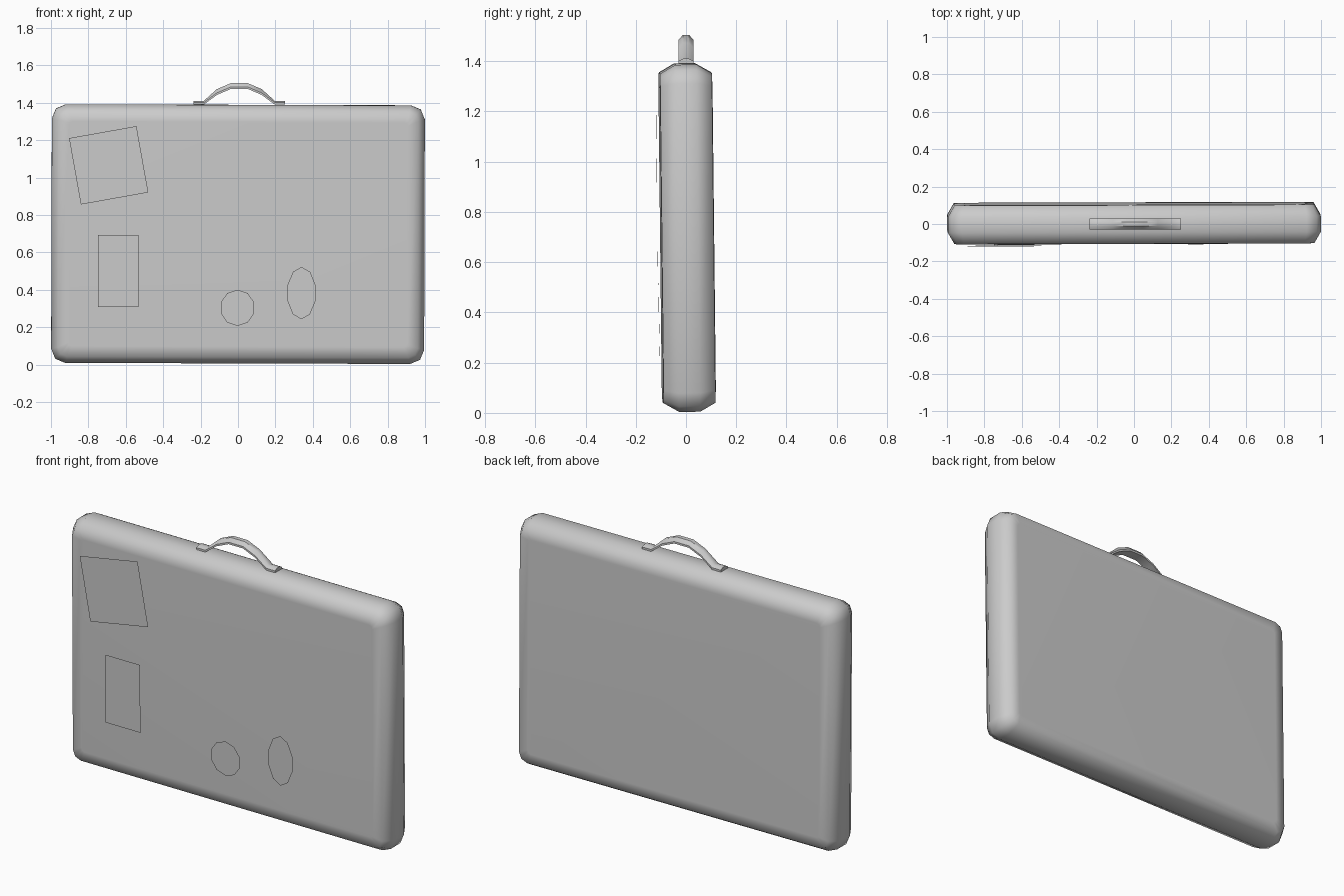
import bpy
import bmesh
from math import sin, cos, pi, radians
from mathutils import Matrix, Vector, Euler

old = bpy.data.objects.get("Cube")
if old:
    bpy.data.objects.remove(old, do_unlink=True)

grey = bpy.data.materials.new("plain grey")
grey.use_nodes = True
colour = (0.6, 0.6, 0.6, 1)
grey.diffuse_color = colour
grey.node_tree.nodes["Principled BSDF"].inputs["Base Color"].default_value = colour

# The whole case leans back very slightly on its base
CENTRE = Vector((0, 0.0045, 0.698))
LEAN = Matrix.Translation(CENTRE) @ Euler((0.011, 0.003, 0.003)).to_matrix().to_4x4()


def make_object(name, bm, smooth=True):
    mesh = bpy.data.meshes.new(name)
    bm.to_mesh(mesh)
    bm.free()
    mesh.materials.append(grey)
    for face in mesh.polygons:
        face.use_smooth = smooth
    obj = bpy.data.objects.new(name, mesh)
    bpy.context.collection.objects.link(obj)
    return obj


def loft(name, rings):
    """Join matching closed rings of points and cap both ends."""
    bm = bmesh.new()
    loops = [[bm.verts.new(p) for p in ring] for ring in rings]
    for a, b in zip(loops, loops[1:]):
        for i in range(len(a)):
            j = (i + 1) % len(a)
            bm.faces.new((a[i], a[j], b[j], b[i]))
    bm.faces.new(loops[0])
    bm.faces.new(loops[-1])
    bmesh.ops.recalc_face_normals(bm, faces=bm.faces)
    return make_object(name, bm)


def rounded_outline(y, inset, radius, half_x=0.997, half_z=0.691, steps=2):
    points = []
    for corner, (sx, sz) in enumerate(((1, 1), (-1, 1), (-1, -1), (1, -1))):
        cx = sx * (half_x - inset - radius)
        cz = sz * (half_z - inset - radius)
        for k in range(steps + 1):
            a = (corner + k / steps) * pi / 2
            points.append((cx + radius * cos(a), y, cz + radius * sin(a)))
    return points


# Case body: soft rounded slab, from the front panel to the back panel
half_profile = [(-0.105, 0.09, 0.02), (-0.103, 0.035, 0.05), (-0.042, 0, 0.075)]
profile = half_profile + [(-y, i, r) for y, i, r in reversed(half_profile)]
body = loft("case_body", [rounded_outline(*p) for p in profile])
body.matrix_world = LEAN

# Handle: crowned strap swept along a low arch with flat end tabs
half_arch = [(0.245, 1.39), (0.19, 1.39), (0.12, 1.442), (0.045, 1.474)]
arch = [(-x, z) for x, z in half_arch] + list(reversed(half_arch))
section = [(-0.03, 0), (-0.03, 0.011), (-0.012, 1), (0.012, 1), (0.03, 0.011), (0.03, 0)]
rings = []
for i, (x, z) in enumerate(arch):
    crown = 0.02 if i in (0, 1, 6, 7) else 0.031
    rings.append([(x + 0.007, y, z + min(h, crown)) for y, h in section])
handle = loft("handle", rings)
bpy.context.view_layer.objects.active = handle
handle.select_set(True)
bpy.ops.object.shade_smooth_by_angle(angle=radians(40))
handle.select_set(False)


# Stickers: thin flat sheets just in front of the front panel
def sticker(name, x, z, half_w, half_h, sides, turn=0):
    bm = bmesh.new()
    if sides == 4:
        outline = [(-half_w, -half_h), (half_w, -half_h), (half_w, half_h), (-half_w, half_h)]
    else:
        angles = [2 * pi * (k + 0.5) / sides for k in range(sides)]
        outline = [(half_w * cos(a), half_h * sin(a)) for a in angles]
    c, s = cos(turn), sin(turn)
    bm.faces.new([bm.verts.new((x + u * c - v * s, -0.116, z - CENTRE.z + u * s + v * c))
                  for u, v in outline])
    make_object(name, bm, smooth=False).matrix_world = LEAN


sticker("square_sticker", -0.693, 1.065, 0.183, 0.18, 4, radians(10.3))
sticker("tall_sticker", -0.64, 0.5, 0.108, 0.192, 4)
sticker("round_sticker", -0.002, 0.305, 0.093, 0.097, 10)
sticker("oval_sticker", 0.34, 0.385, 0.078, 0.14, 10)
